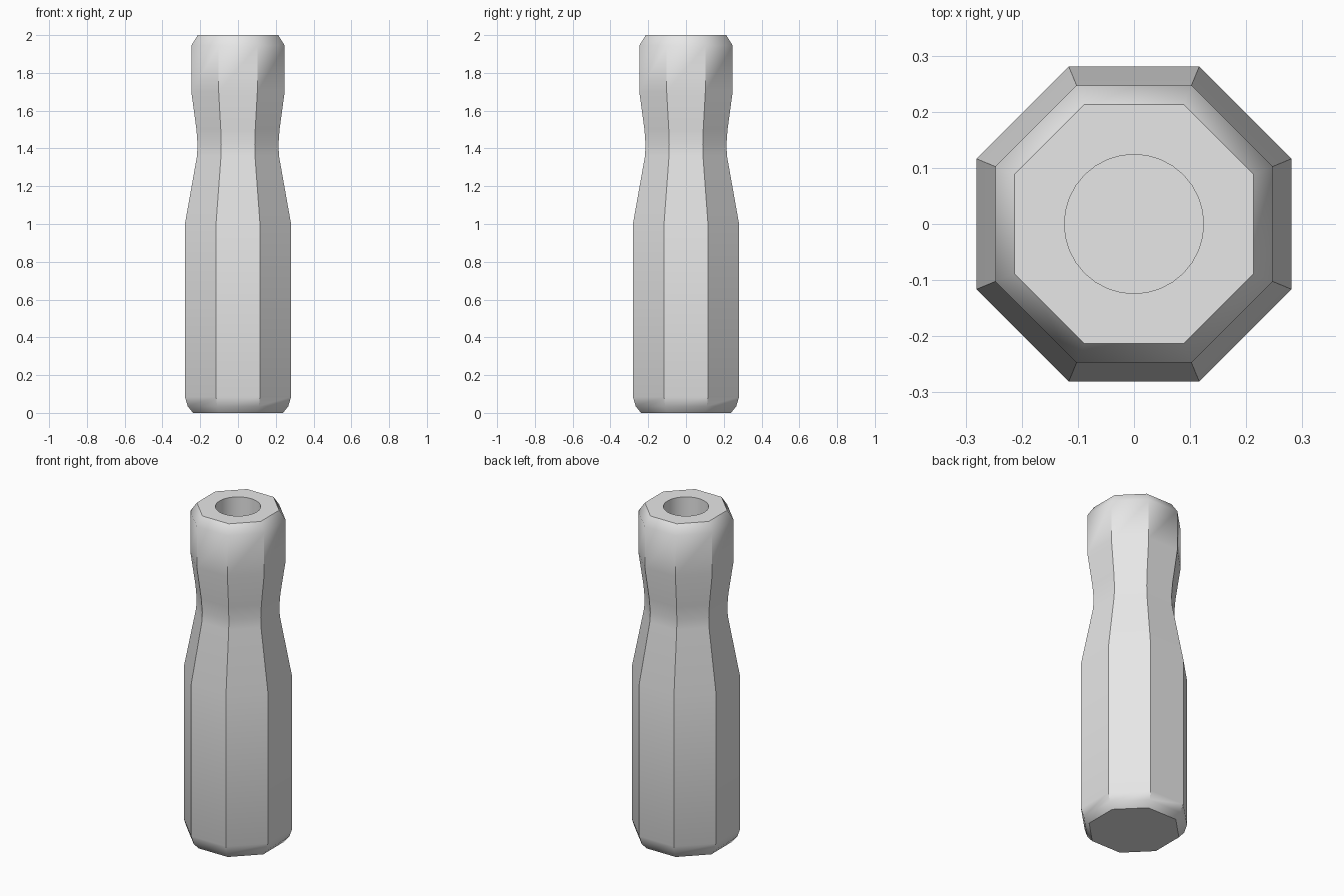
import bpy, bmesh
from math import pi, cos, sin, radians

cube = bpy.data.objects.get("Cube")
if cube:
    bpy.data.objects.remove(cube, do_unlink=True)

SIDES, HOLE_SIDES = 8, 32
HOLE_RADIUS, HOLE_FLOOR = 0.124, 1.0

# Half width across flats and height, from the base to the top
PROFILE = [(0.238, 0), (0.266, 0.035), (0.281, 0.085), (0.281, 1.0),
           (0.217, 1.36), (0.214, 1.42), (0.22, 1.5), (0.247, 1.7),
           (0.247, 1.945), (0.213, 2.0)]

grey = bpy.data.materials.new("grey plastic")
grey.use_nodes = True
grey.diffuse_color = (0.8, 0.8, 0.8, 1)
grey.node_tree.nodes["Principled BSDF"].inputs["Base Color"].default_value = (0.8, 0.8, 0.8, 1)

bm = bmesh.new()


def ring(radius, z, sides, offset=0):
    return [bm.verts.new((radius * cos(2 * pi * i / sides + offset),
                          radius * sin(2 * pi * i / sides + offset), z))
            for i in range(sides)]


def skin(lower, upper):
    n = len(lower)
    for i in range(n):
        j = (i + 1) % n
        bm.faces.new((lower[i], lower[j], upper[j], upper[i]))


# Octagonal grip with a flat base
rings = [ring(w / cos(pi / SIDES), z, SIDES, pi / SIDES) for w, z in PROFILE]
for lower, upper in zip(rings, rings[1:]):
    skin(lower, upper)
bm.faces.new(rings[0][::-1])

# Round blind socket
floor = ring(HOLE_RADIUS, HOLE_FLOOR, HOLE_SIDES)
rim = ring(HOLE_RADIUS, PROFILE[-1][1], HOLE_SIDES)
skin(rim, floor)
bm.faces.new(floor)

# Flat top between the outer edge and the socket rim
open_edges = [e for e in bm.edges if e.is_boundary]
bmesh.ops.triangle_fill(bm, use_beauty=True, use_dissolve=False, edges=open_edges)
bmesh.ops.recalc_face_normals(bm, faces=bm.faces[:])

mesh = bpy.data.meshes.new("handle")
bm.to_mesh(mesh)
bm.free()
mesh.materials.append(grey)
handle = bpy.data.objects.new("handle", mesh)
bpy.context.collection.objects.link(handle)

# Smooth along the length, crisp between the eight sides
for ob in bpy.context.selected_objects:
    ob.select_set(False)
handle.select_set(True)
bpy.context.view_layer.objects.active = handle
bpy.ops.object.shade_smooth_by_angle(angle=radians(40))
